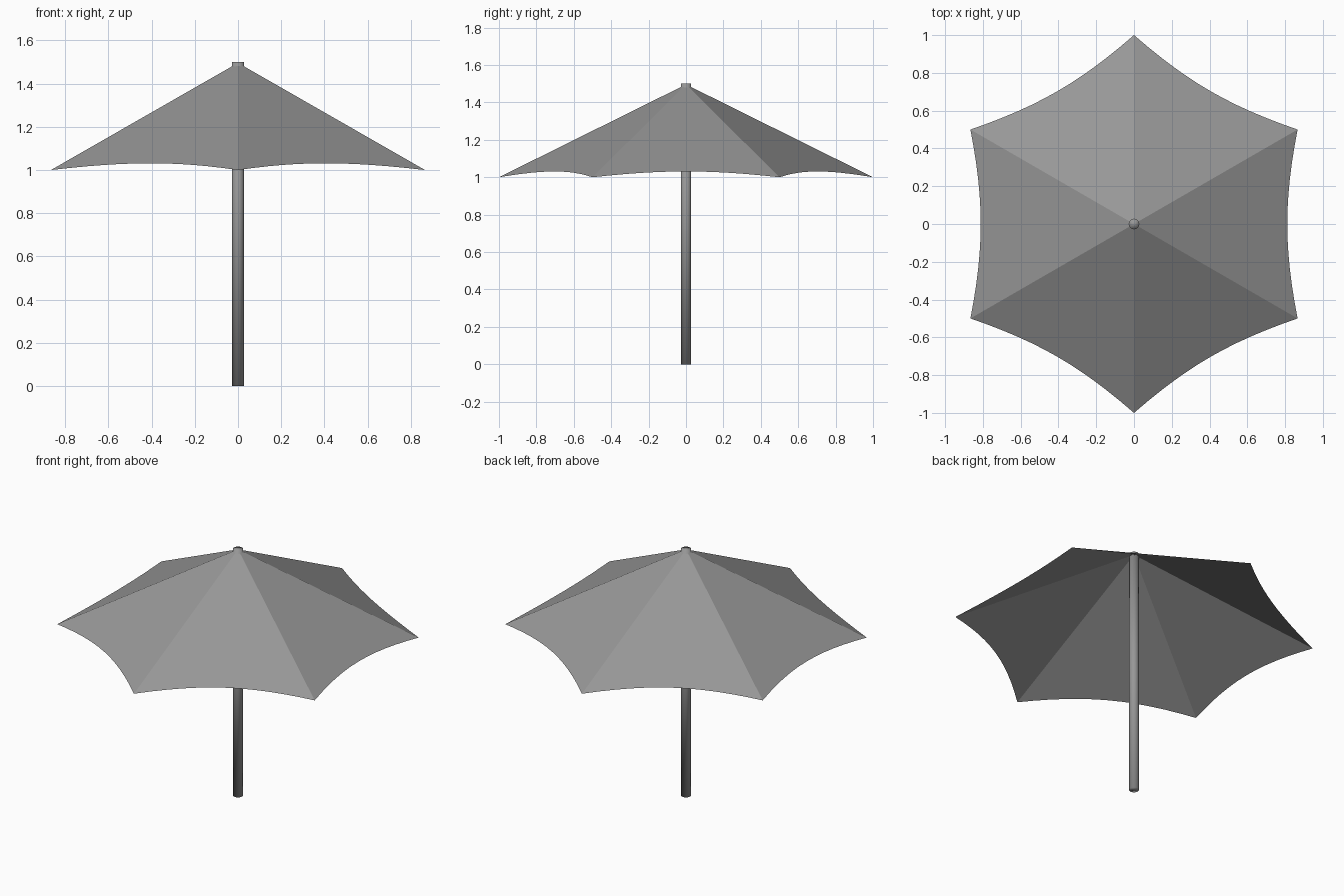
import bpy, bmesh
from math import sin, cos, radians
from mathutils import Vector

if "Cube" in bpy.data.objects:
    bpy.data.objects.remove(bpy.data.objects["Cube"])

APEX = Vector((0, 0, 1.496))
RIM_Z = 1.0
STEPS = 12      # segments along each scalloped edge
SCALLOP = 0.063 # how far each edge curves toward the apex

# Dark grey for all parts
grey = bpy.data.materials.new("dark_grey")
grey.diffuse_color = (0.31, 0.31, 0.31, 1)
grey.use_nodes = True
grey.node_tree.nodes["Principled BSDF"].inputs["Base Color"].default_value = grey.diffuse_color


def corner(i):
    a = radians(90 + 60 * i)
    return Vector((cos(a), sin(a), RIM_Z))


def add_object(name, bm):
    mesh = bpy.data.meshes.new(name)
    bm.to_mesh(mesh)
    bm.free()
    mesh.materials.append(grey)
    obj = bpy.data.objects.new(name, mesh)
    bpy.context.collection.objects.link(obj)
    return obj


# Canopy: six flat panels with scalloped lower edges
bm = bmesh.new()
apex = bm.verts.new(APEX)
rim = []
for i in range(6):
    a, b = corner(i), corner(i + 1)
    for s in range(STEPS):
        t = s / STEPS
        p = a.lerp(b, t)
        rim.append(bm.verts.new(p.lerp(APEX, SCALLOP * 4 * t * (1 - t))))
for i, v in enumerate(rim):
    bm.faces.new((apex, v, rim[(i + 1) % len(rim)]))
add_object("canopy", bm)

# Pole: slim capped cylinder, smooth all over, poking through the canopy
bpy.ops.mesh.primitive_cylinder_add(vertices=24, radius=0.028, depth=1.5,
                                    location=(0, 0, 0.75))
pole = bpy.context.object
pole.name = "pole"
pole.data.materials.append(grey)
bpy.ops.object.shade_smooth()
